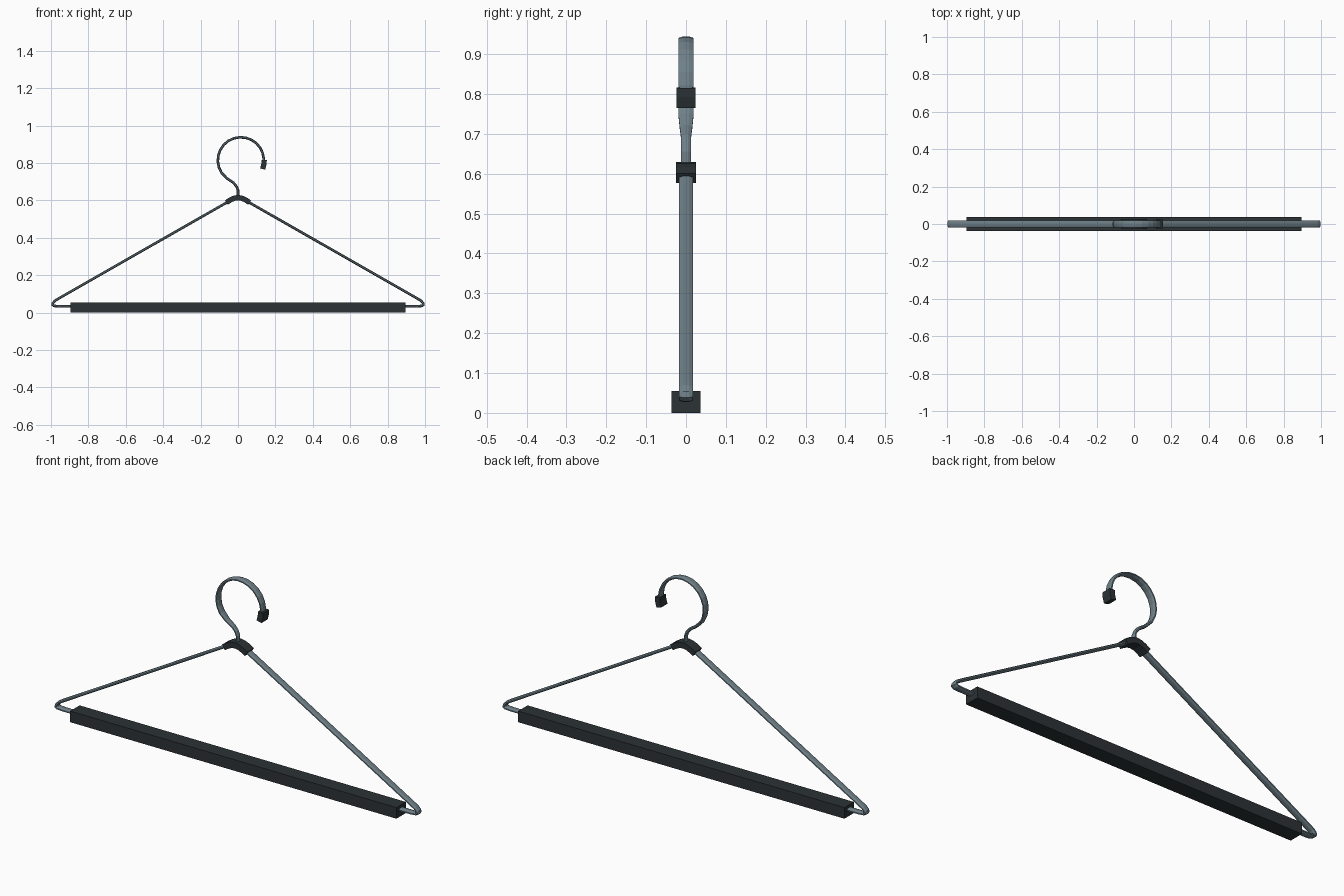
import bpy, bmesh, math
from mathutils import Vector

if "Cube" in bpy.data.objects:
    bpy.data.objects.remove(bpy.data.objects["Cube"])


def material(name, color):
    m = bpy.data.materials.new(name)
    m.diffuse_color = (*color, 1)
    m.use_nodes = True
    m.node_tree.nodes["Principled BSDF"].inputs["Base Color"].default_value = m.diffuse_color
    return m


METAL = material("blue_grey_metal", (0.16, 0.22, 0.25))
RUBBER = material("dark_rubber", (0.025, 0.032, 0.036))
OCT = [(math.cos(math.radians(a)) / math.cos(math.pi / 8),
        math.sin(math.radians(a)) / math.cos(math.pi / 8)) for a in
       [22.5 + 45 * i for i in range(8)]]
RECT = [(1, 1), (-1, 1), (-1, -1), (1, -1)]


def sweep(name, path, section, thick, widths, mat, closed=False):
    """Sweep a section along an x/z path; widths are half sizes in y."""
    bm = bmesh.new()
    pts = [Vector((p[0], 0, p[1])) for p in path]
    n = len(pts)
    rings = []
    for i, p in enumerate(pts):
        a = pts[i - 1] if closed or i else p
        b = pts[(i + 1) % n] if closed or i < n - 1 else p
        d1 = (p - a).normalized() if a != p else (b - p).normalized()
        d2 = (b - p).normalized() if b != p else d1
        t = (d1 + d2).normalized()
        nrm = Vector((-t.z, 0, t.x)) / max(0.5, t.dot(d1))
        w = widths[i] if isinstance(widths, list) else widths
        rings.append([bm.verts.new(p + nrm * u * thick + Vector((0, v * w, 0)))
                      for u, v in section])
    k = len(section)
    for i in range(n if closed else n - 1):
        r, s = rings[i], rings[(i + 1) % n]
        for j in range(k):
            bm.faces.new((r[j], r[(j + 1) % k], s[(j + 1) % k], s[j]))
    if not closed:
        bm.faces.new(rings[0])
        bm.faces.new(rings[-1])
    bmesh.ops.recalc_face_normals(bm, faces=bm.faces)
    me = bpy.data.meshes.new(name)
    bm.to_mesh(me)
    bm.free()
    me.materials.append(mat)
    ob = bpy.data.objects.new(name, me)
    bpy.context.collection.objects.link(ob)
    return ob


def mirrored(half):
    """Mirror a right-hand path that starts on x = 0."""
    return [(-x, z) for x, z in reversed(half) if x > 0] + half


# triangular wire frame
half = [(0, 0.612), (0.025, 0.607), (0.055, 0.592), (0.955, 0.078), (0.978, 0.064),
        (0.990, 0.051), (0.991, 0.042), (0.982, 0.036), (0.955, 0.034), (0.89, 0.034)]
sweep("wire_frame", mirrored(half), OCT, 0.007, 0.0175, METAL, closed=True)

# hook with a narrow neck widening into the round part
neck = [(0, 0.605), (0, 0.655), (-0.008, 0.675), (-0.025, 0.695), (-0.058, 0.717)]
arc = [(0.015 + 0.123 * math.cos(math.radians(a)), 0.815 + 0.123 * math.sin(math.radians(a)))
       for a in range(213, -18, -15)]
sweep("hook", neck + arc, OCT, 0.007,
      [0.0125, 0.0125, 0.0125, 0.013, 0.016] + [0.019] * len(arc), METAL)

# rubber tip of the hook
sweep("hook_tip", [(0.140, 0.816), (0.139, 0.795), (0.132, 0.768)], RECT, 0.014, 0.024, RUBBER)

# collar over the apex
collar = [(0, 0.615), (0.02, 0.612), (0.04, 0.603), (0.062, 0.589)]
sweep("collar", mirrored(collar), RECT, 0.014, 0.0255, RUBBER)

# trouser bar
sweep("trouser_bar", [(-0.895, 0.0275), (0.895, 0.0275)], RECT, 0.0275, 0.037, RUBBER)
